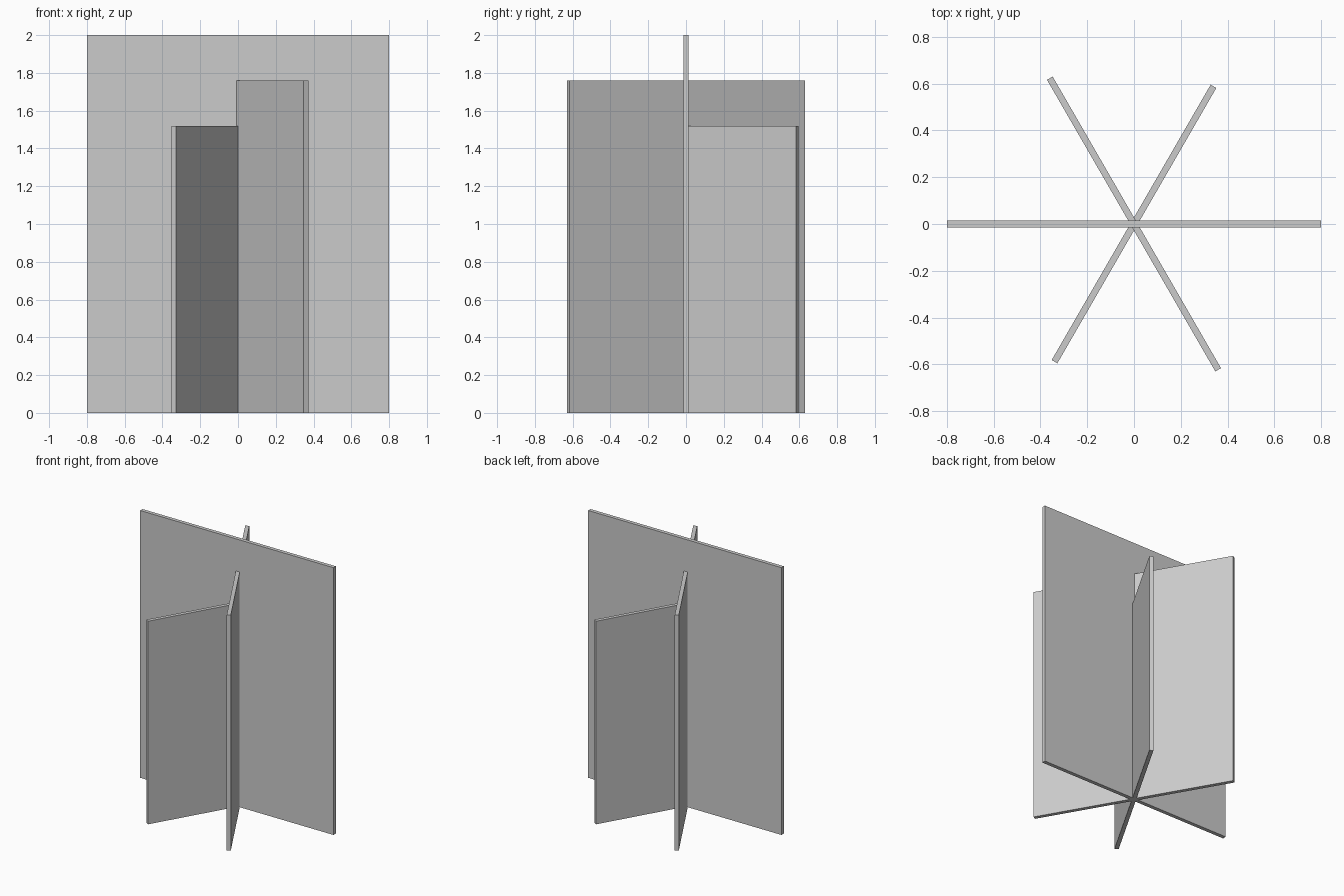
import bpy
from math import radians

if "Cube" in bpy.data.objects:
    bpy.data.objects.remove(bpy.data.objects["Cube"])

THICKNESS = 0.028


def add_panel(name, length, height, angle):
    """Upright thin slab through the z axis, standing on the floor."""
    bpy.ops.mesh.primitive_cube_add(size=1, location=(0, 0, height / 2))
    panel = bpy.context.object
    panel.name = name
    panel.scale = (length, THICKNESS, height)
    bpy.ops.object.transform_apply(location=True, rotation=False, scale=True)
    panel.rotation_euler.z = radians(angle)
    return panel


# Three crossing panels, stepping down in size every 60 degrees
add_panel("tall_panel", 1.60, 2.00, 0)
add_panel("middle_panel", 1.44, 1.76, -60)
add_panel("short_panel", 1.36, 1.52, 60)
